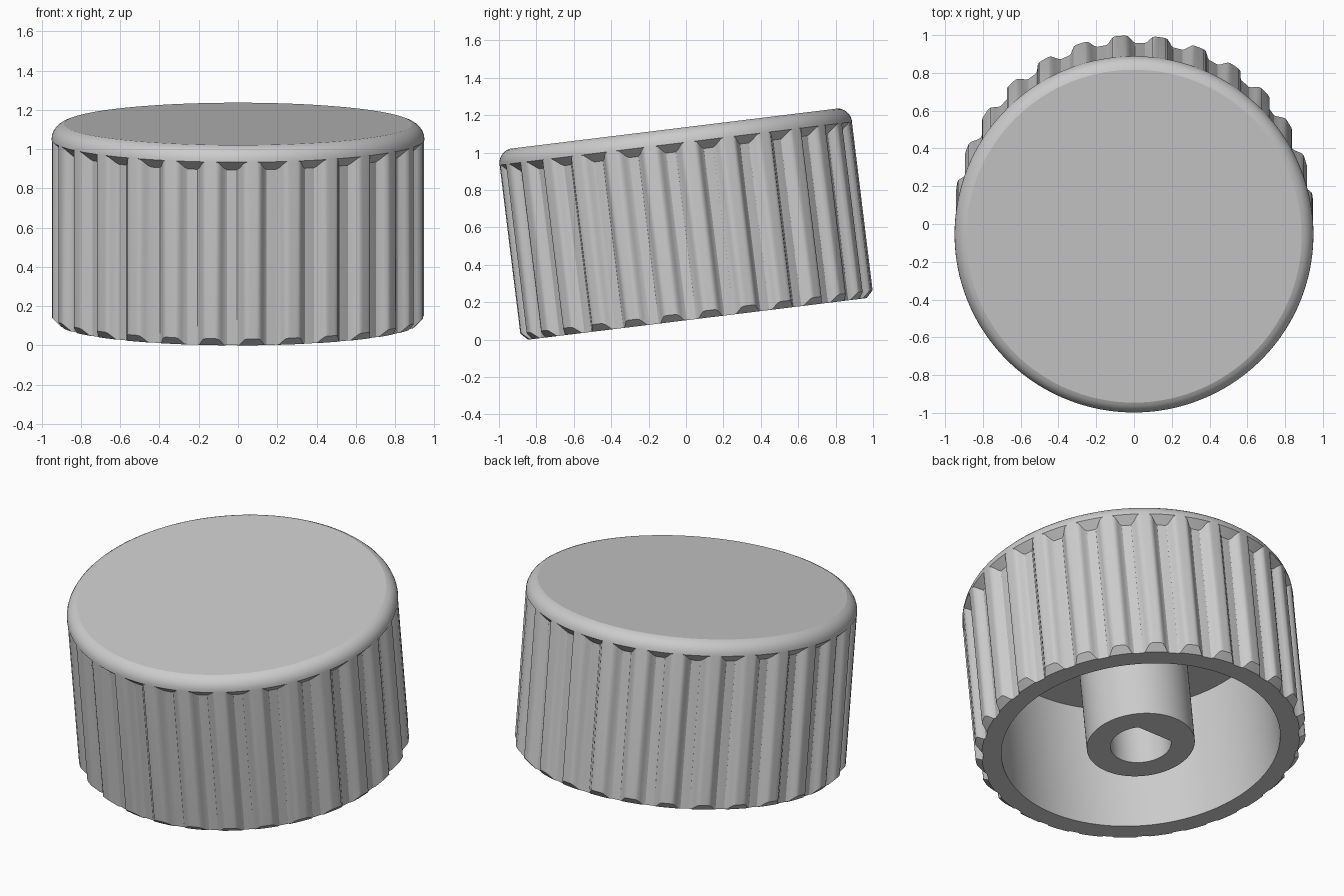
import bpy, bmesh, math
from mathutils import Matrix, Vector

if "Cube" in bpy.data.objects:
    bpy.data.objects.remove(bpy.data.objects["Cube"], do_unlink=True)

GROOVES, STEPS = 28, 16
COLUMNS = GROOVES * STEPS
PHASE = math.radians(-2)
R_OUT, R_GROOVE, R_FOOT = 0.95, 0.905, 0.912
RAMP, SHOULDER, TOP = 0.9, 0.945, 1.025
R_IN, CEILING = 0.8, 0.82
TILT = math.radians(7)

grey = bpy.data.materials.new("grey_plastic")
grey.use_nodes = True
grey.diffuse_color = (0.6, 0.6, 0.6, 1)
grey.node_tree.nodes["Principled BSDF"].inputs["Base Color"].default_value = (0.6, 0.6, 0.6, 1)


def fluted(i):
    """Radius of the grip at a column: soft grooves between narrow ridges."""
    u = abs((i / STEPS + 0.5) % 1 - 0.5)
    t = min(1, max(0, (u - 0.12) / 0.24))
    return R_GROOVE + (R_OUT - R_GROOVE) * t * t * (3 - 2 * t)


def skin(name, rings):
    """Join rings, each a function column -> (radius, height), and cap both ends."""
    bm = bmesh.new()
    rows = []
    for ring in rings:
        row = []
        for i in range(COLUMNS):
            a = PHASE + math.tau * i / COLUMNS
            r, z = ring(i)
            row.append(bm.verts.new((r * math.cos(a), r * math.sin(a), z)))
        rows.append(row)
    for lo, hi in zip(rows, rows[1:]):
        for i in range(COLUMNS):
            j = (i + 1) % COLUMNS
            bm.faces.new((lo[i], lo[j], hi[j], hi[i]))
    bm.faces.new(rows[0])
    bm.faces.new(rows[-1])
    bmesh.ops.remove_doubles(bm, verts=bm.verts, dist=1e-5)
    bmesh.ops.recalc_face_normals(bm, faces=bm.faces)
    mesh = bpy.data.meshes.new(name)
    bm.to_mesh(mesh)
    bm.free()
    mesh.materials.append(grey)
    obj = bpy.data.objects.new(name, mesh)
    bpy.context.collection.objects.link(obj)
    bpy.ops.object.select_all(action="DESELECT")
    obj.select_set(True)
    bpy.context.view_layer.objects.active = obj
    bpy.ops.object.shade_smooth_by_angle(angle=math.radians(32))
    # Level faces stay flat so their rims are crisp
    for p in mesh.polygons:
        if abs(p.normal.z) > 0.999:
            p.use_smooth = False
    return obj


def circle(r, z):
    return lambda i: (r, z)


def d_hole(z):
    """Round shaft hole with one flat towards the back."""
    def ring(i):
        s = math.sin(PHASE + math.tau * i / COLUMNS)
        return (min(0.175, 0.125 / s) if s > 0 else 0.175, z)
    return ring


# Rounded shoulder between grip and top face
sweep = math.radians(76)
radius = (TOP - SHOULDER) / math.sin(sweep)
shoulder = [circle(R_OUT - radius * (1 - math.cos(sweep * k / 6)),
                   SHOULDER + radius * math.sin(sweep * k / 6)) for k in range(7)]

# Shell: cavity, foot chamfer, fluted grip, groove run-outs, shoulder
shell = skin("knob_shell", [
    circle(R_IN, CEILING),
    circle(R_IN, 0),
    lambda i: (min(fluted(i), R_FOOT), 0),
    lambda i: (fluted(i), max(0, fluted(i) - R_FOOT)),
    lambda i: (fluted(i), RAMP + fluted(i) - R_GROOVE),
] + shoulder)

# Central boss with the shaft hole
boss = skin("shaft_boss", [circle(0.31, CEILING), circle(0.31, 0), d_hole(0), d_hole(CEILING - 0.02)])

# Lean both parts forward, then rest them on the ground, centred
lean = Matrix.Rotation(TILT, 4, "X")
for part in (shell, boss):
    part.data.transform(lean)
points = [v.co for v in shell.data.vertices]
shift = Vector([-(min(p[k] for p in points) + max(p[k] for p in points)) / 2 for k in range(2)]
               + [-min(p.z for p in points)])
for part in (shell, boss):
    part.data.transform(Matrix.Translation(shift))
